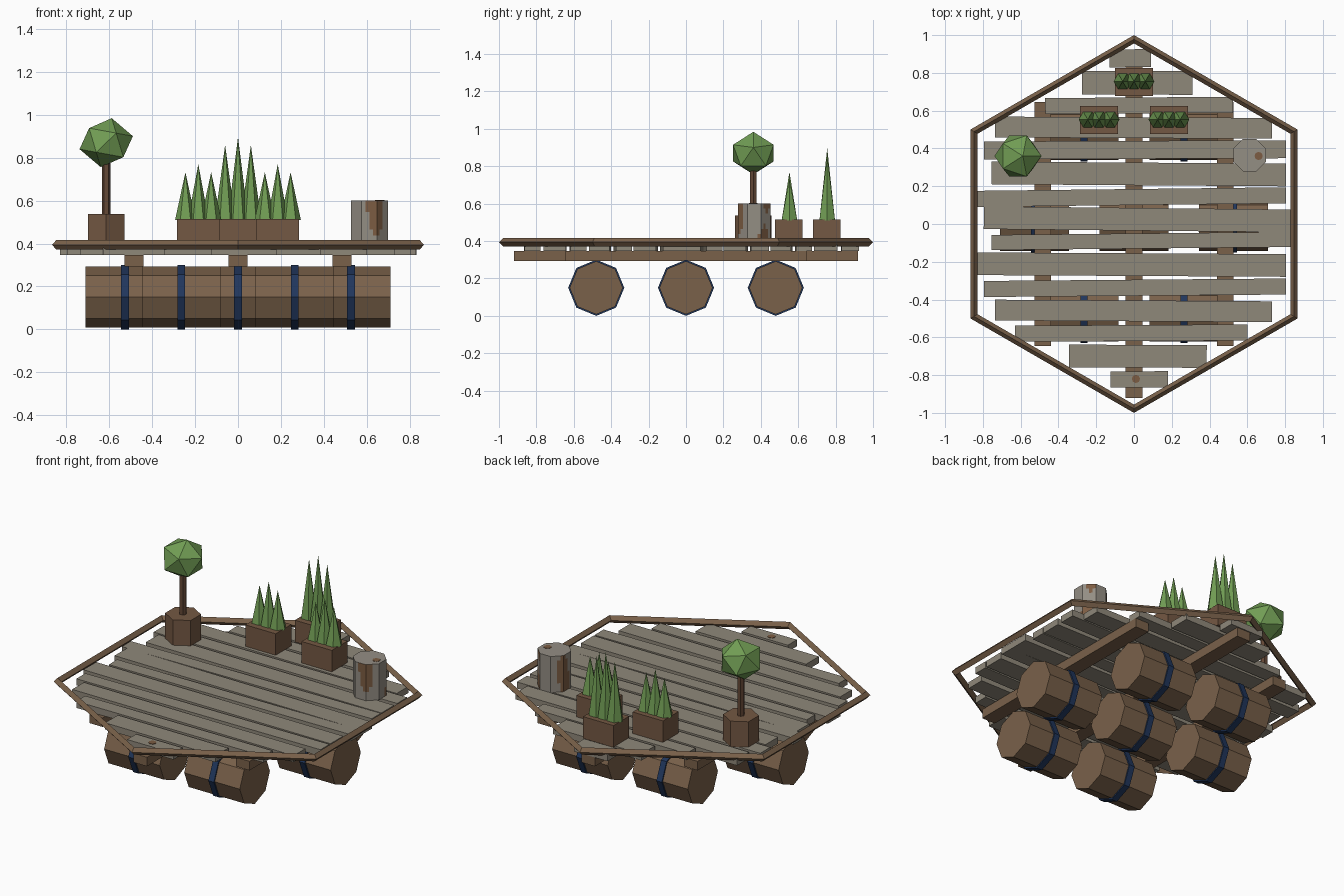
import bpy, bmesh, math, random
from mathutils import Matrix, Vector

if "Cube" in bpy.data.objects:
    bpy.data.objects.remove(bpy.data.objects["Cube"])

random.seed(4)


def material(name, r, g, b):
    """Flat material from sRGB 0-255 values."""
    lin = [((c / 255 + 0.055) / 1.055) ** 2.4 for c in (r, g, b)]
    m = bpy.data.materials.new(name)
    m.diffuse_color = (*lin, 1)
    m.use_nodes = True
    m.node_tree.nodes["Principled BSDF"].inputs["Base Color"].default_value = m.diffuse_color
    return m


GREY = material("weathered_grey_wood", 143, 136, 122)
BROWN = material("brown_wood", 122, 97, 74)
POT = material("planter_wood", 116, 88, 67)
TRUNK = material("dark_trunk", 100, 72, 54)
GREEN = material("leaf_green", 113, 157, 84)
BLUE = material("navy_band", 32, 54, 92)
BARK = material("pale_bark", 148, 142, 132)
PATCH = material("bark_patch", 124, 92, 66)


def finish(name, bm, *mats):
    bmesh.ops.recalc_face_normals(bm, faces=bm.faces)
    me = bpy.data.meshes.new(name)
    bm.to_mesh(me)
    bm.free()
    for m in mats:
        me.materials.append(m)
    ob = bpy.data.objects.new(name, me)
    bpy.context.collection.objects.link(ob)
    return ob


def box(name, x0, x1, y0, y1, z0, z1, mat, spin=0.0, tilt=0.0):
    bm = bmesh.new()
    bmesh.ops.create_cube(bm, size=1)
    bmesh.ops.scale(bm, vec=(x1 - x0, y1 - y0, z1 - z0), verts=bm.verts)
    ob = finish(name, bm, mat)
    ob.location = ((x0 + x1) / 2, (y0 + y1) / 2, (z0 + z1) / 2)
    ob.rotation_euler = (0, tilt, spin)
    return ob


def ring(bm, n, r, z, start):
    return [bm.verts.new((r * math.cos(start + i * math.tau / n),
                          r * math.sin(start + i * math.tau / n), z)) for i in range(n)]


def prism(name, n, r, z0, z1, mat, loc=(0, 0, 0), start=0.0, rot=(0, 0, 0)):
    bm = bmesh.new()
    lo, hi = ring(bm, n, r, z0, start), ring(bm, n, r, z1, start)
    bm.faces.new(lo)
    bm.faces.new(hi)
    for i in range(n):
        j = (i + 1) % n
        bm.faces.new((lo[i], lo[j], hi[j], hi[i]))
    ob = finish(name, bm, mat)
    ob.location, ob.rotation_euler = loc, rot
    return ob


def spike(name, n, r, z0, z1, mat, x, y):
    bm = bmesh.new()
    lo = ring(bm, n, r, z0, 0)
    tip = bm.verts.new((0, 0, z1))
    bm.faces.new(lo)
    for i in range(n):
        bm.faces.new((lo[i], lo[(i + 1) % n], tip))
    finish(name, bm, mat).location = (x, y, 0)


# Seven floating barrels in staggered rows, each with a band
for y, xs in ((-0.48, (-0.264, 0.264)), (0, (-0.527, 0, 0.527)), (0.48, (-0.264, 0.264))):
    for x in xs:
        turn = (0, math.pi / 2, 0)
        prism("barrel", 8, 0.142, -0.183, 0.183, BROWN, (x, y, 0.15), 0, turn)
        prism("barrel_band", 8, 0.15, -0.018, 0.018, BLUE, (x, y, 0.15), 0, turn)

# Three support beams under the deck
for x, half in ((-0.484, 0.645), (0, 0.92), (0.484, 0.645)):
    box("support_beam", x - 0.044, x + 0.044, -half, half, 0.292, 0.346, BROWN)

# Deck planks: x start, x end, y low, y high
PLANKS = (
    (-0.13, 0.09, 0.83, 0.925), (-0.275, 0.31, 0.685, 0.81), (-0.47, 0.525, 0.585, 0.67),
    (-0.735, 0.73, 0.455, 0.565), (-0.795, 0.805, 0.345, 0.44), (-0.755, 0.805, 0.205, 0.325),
    (-0.83, 0.805, 0.1, 0.185), (-0.795, 0.83, -0.035, 0.085), (-0.755, 0.83, -0.13, -0.05),
    (-0.83, 0.805, -0.275, -0.155), (-0.795, 0.805, -0.38, -0.295),
    (-0.735, 0.73, -0.515, -0.405), (-0.63, 0.6, -0.62, -0.535),
    (-0.345, 0.385, -0.76, -0.64), (-0.125, 0.18, -0.865, -0.78))
for i, (x0, x1, y0, y1) in enumerate(PLANKS):
    box("deck_plank", x0, x1, y0, y1, 0.347, 0.386, GREY,
        math.radians(random.uniform(0.2, 0.7)) * (-1) ** i)
prism("plank_knot", 8, 0.022, 0.38, 0.3885, PATCH, (0.01, -0.82, 0))

# Hexagonal rim with a diamond cross-section
bm = bmesh.new()
R, r = 0.978, 0.022
start = math.pi / 2
loops = [ring(bm, 6, R + r, 0.394, start), ring(bm, 6, R, 0.394 + r, start),
         ring(bm, 6, R - r, 0.394, start), ring(bm, 6, R, 0.394 - r, start)]
for k in range(4):
    a, b = loops[k], loops[(k + 1) % 4]
    for i in range(6):
        j = (i + 1) % 6
        bm.faces.new((a[i], a[j], b[j], b[i]))
finish("hexagon_rim", bm, BROWN)

# Potted ball tree
TX, TY = -0.614, 0.36
prism("tree_pot", 6, 0.097, 0.384, 0.537, POT, (TX, TY, 0), math.pi / 2)
prism("tree_trunk", 6, 0.02, 0.53, 0.80, TRUNK, (TX, TY, 0))
bm = bmesh.new()
bmesh.ops.create_icosphere(bm, subdivisions=1, radius=0.125)
bmesh.ops.rotate(bm, verts=bm.verts, matrix=Matrix.Rotation(0.2, 3, 'Y'))
bmesh.ops.scale(bm, vec=(1.03, 1.02, 0.93), verts=bm.verts)
finish("tree_foliage", bm, GREEN).location = (TX, TY, 0.87)

# Planter boxes with three pointed shrubs each
for px, py, height in ((-0.185, 0.55, 0.77), (0.185, 0.55, 0.77), (0, 0.752, 0.897)):
    box("planter_box", px - 0.1, px + 0.1, py - 0.074, py + 0.074, 0.384, 0.514, POT)
    for dx in (-0.06, 0, 0.06):
        spike("pointed_shrub", 6, 0.048, 0.51, height - (0.038 if dx else 0), GREEN,
              px + dx, py + 0.003)

# Log stool: octagonal, with brown patches in the bark
bm = bmesh.new()
corners = [Vector((0.093 * math.cos((i + 0.5) * math.tau / 8),
                   0.093 * math.sin((i + 0.5) * math.tau / 8), 0)) for i in range(8)]
outline = [corners[i].lerp(corners[(i + 1) % 8], t / 4) for i in range(8) for t in range(4)]
rows = [[bm.verts.new((p.x, p.y, 0.384 + 0.217 * k / 8)) for p in outline] for k in range(9)]
bm.faces.new(rows[0])
bm.faces.new(rows[-1])
for a, b in zip(rows, rows[1:]):
    for i in range(32):
        j = (i + 1) % 32
        f = bm.faces.new((a[i], a[j], b[j], b[i]))
        c = f.calc_center_median()
        ang = math.atan2(c.y, c.x)
        f.material_index = int(math.sin(3 * ang + 5.5) + 0.6 * math.sin(18 * c.z + 2 * ang) > 0.55)
finish("log_stool", bm, BARK, PATCH).location = (0.612, 0.365, 0)
prism("log_knot", 8, 0.022, 0.598, 0.603, PATCH, (0.66, 0.36, 0))
